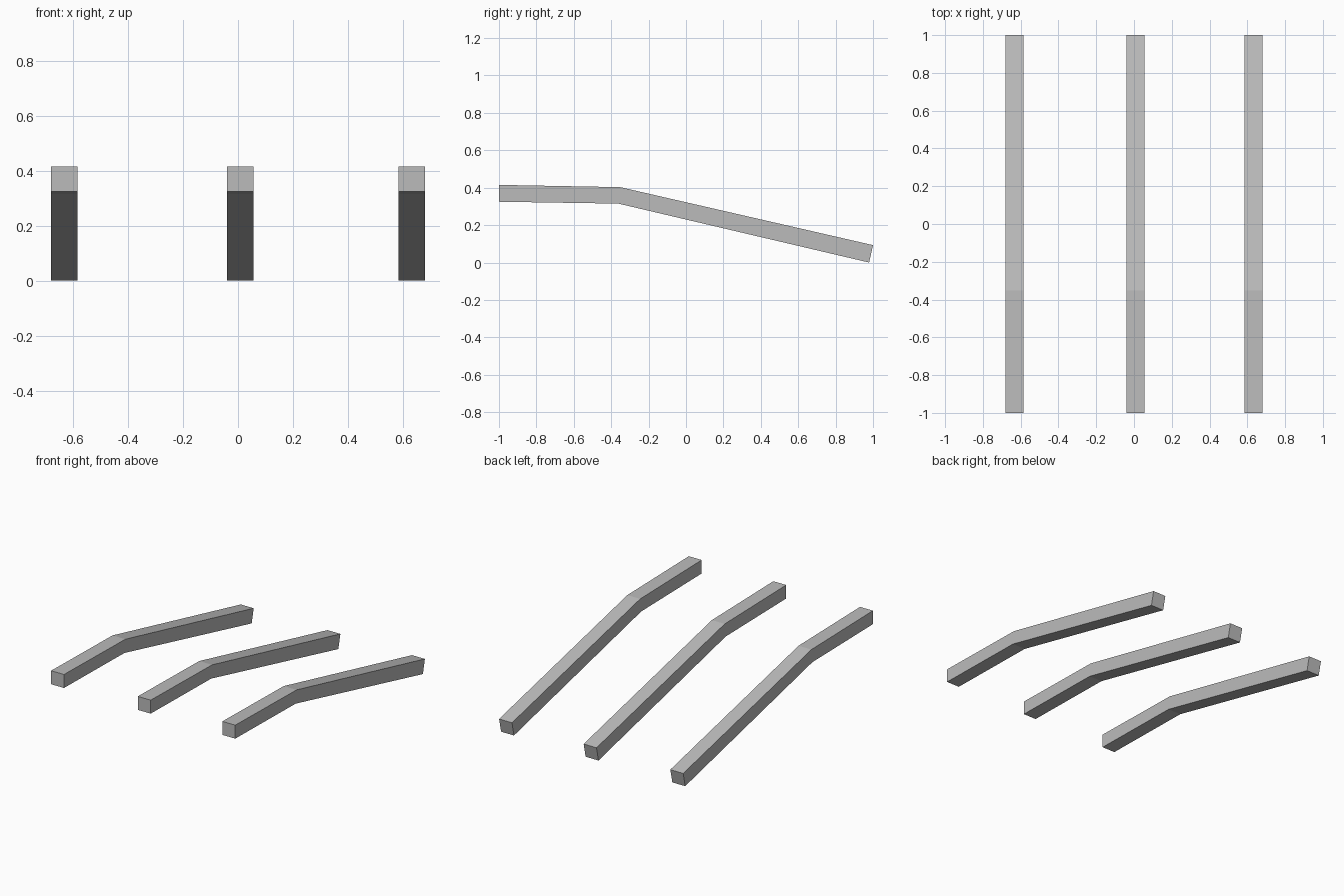
import bpy
import bmesh

cube = bpy.data.objects.get("Cube")
if cube:
    bpy.data.objects.remove(cube, do_unlink=True)

# Plain grey material
grey = bpy.data.materials.new("grey")
grey.use_nodes = True
colour = (0.5, 0.5, 0.5, 1)
grey.diffuse_color = colour
grey.node_tree.nodes["Principled BSDF"].inputs["Base Color"].default_value = colour

# Side outline of a bent beam (y, z): upper edge and lower edge, front to back
UPPER = [(-1, 0.415), (-0.352, 0.403), (1, 0.093)]
LOWER = [(-1, 0.325), (-0.362, 0.315), (0.979, 0)]
WIDTH = 0.095


def bent_beam(name, x):
    """Sweep a four-cornered section through the three stations of the outline."""
    bm = bmesh.new()
    rings = []
    for top, bottom in zip(UPPER, LOWER):
        corners = [(-WIDTH / 2, bottom), (WIDTH / 2, bottom),
                   (WIDTH / 2, top), (-WIDTH / 2, top)]
        rings.append([bm.verts.new((cx, y, z)) for cx, (y, z) in corners])
    for a, b in zip(rings, rings[1:]):
        for i in range(4):
            j = (i + 1) % 4
            bm.faces.new((a[i], a[j], b[j], b[i]))
    bm.faces.new(rings[0])
    bm.faces.new(rings[-1])
    bmesh.ops.recalc_face_normals(bm, faces=bm.faces)
    mesh = bpy.data.meshes.new(name)
    bm.to_mesh(mesh)
    bm.free()
    mesh.materials.append(grey)
    beam = bpy.data.objects.new(name, mesh)
    beam.location.x = x
    bpy.context.collection.objects.link(beam)


# Three parallel beams
for name, x in (("right_beam", -0.632), ("middle_beam", 0.008), ("left_beam", 0.632)):
    bent_beam(name, x)
